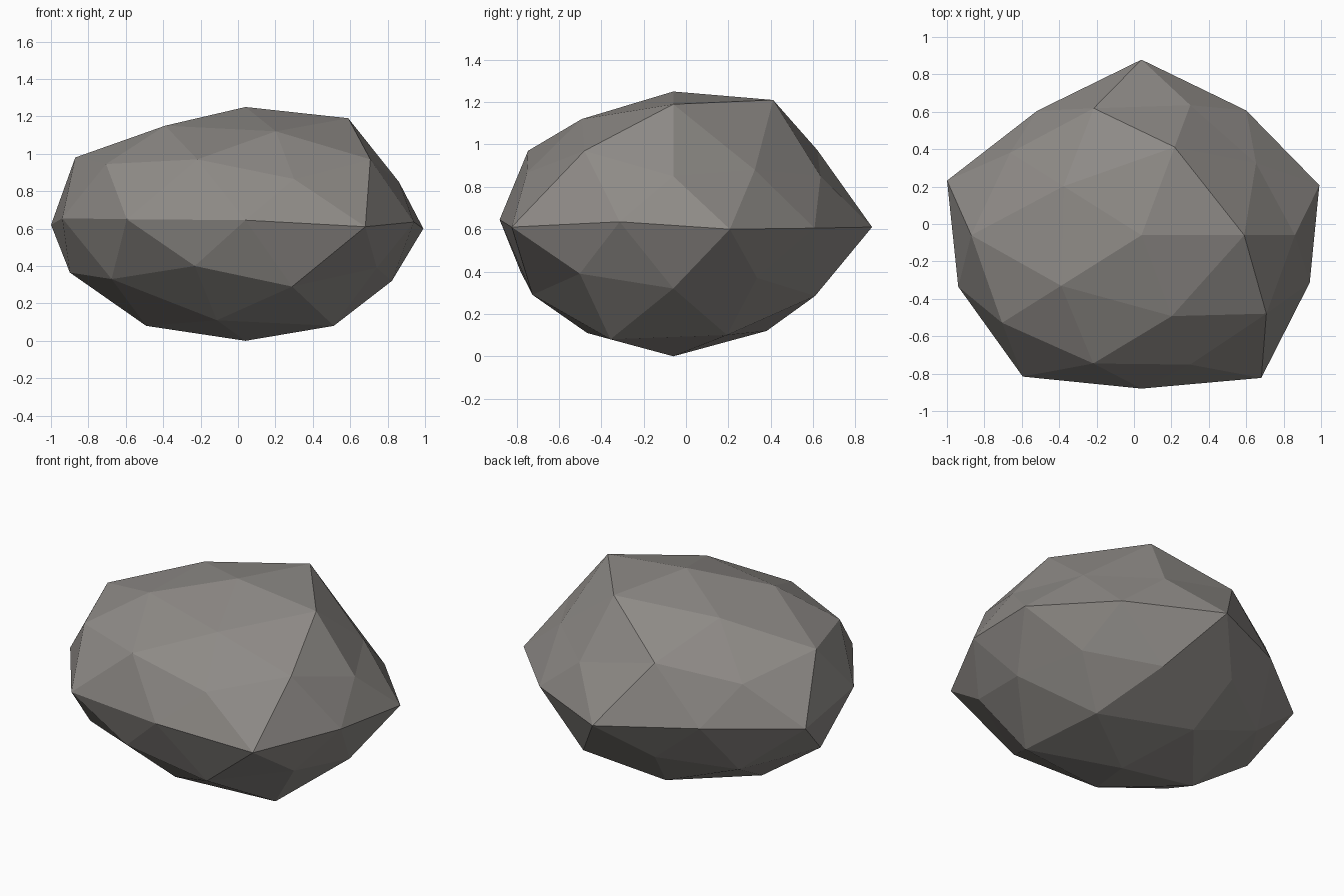
import bpy, bmesh, math

if "Cube" in bpy.data.objects:
    bpy.data.objects.remove(bpy.data.objects["Cube"])

# Boulder: a 42-point icosphere, squashed and pushed in and out.
# Per ring (unit-sphere height in hundredths), going round from +x:
# (outward push factor, final height)
RINGS = {
    85: [(1.045, 1.19), (1.09, 1.21), (.98, 1.145), (1.01, 1.15), (1.0, 1.12)],
    53: [(.89, .88), (.97, .975), (1.07, .98), (.98, .97), (.97, .97)],
    45: [(.917, .85), (.945, .85), (.97, .87), (1.03, .945), (.94, .865)],
    0: [(1.0, .60), (.953, .605), (1.085, .61), (.95, .635), (1.093, .62),
        (1.03, .655), (1.08, .65), (.948, .645), (1.09, .61), (.946, .635)],
    -45: [(.87, .37), (.92, .38), (1.05, .365), (.98, .40), (.97, .39)],
    -53: [(.92, .32), (.957, .285), (.96, .31), (1.04, .33), (.95, .29)],
    -85: [(.95, .10), (1.02, .12), (1.01, .08), (.94, .11), (1.11, .08)],
}
CX, CY, Y_SCALE, HEIGHT = .04, -.06, .865, 1.25

bm = bmesh.new()
bmesh.ops.create_icosphere(bm, subdivisions=2, radius=1)

# Group points by ring
groups = {}
for v in bm.verts:
    groups.setdefault(round(v.co.z * 100), []).append(v)


def around(v):
    return (math.atan2(v.co.y, v.co.x) + .05) % math.tau


# Shape each ring; the two poles set the top and bottom
for level, verts in groups.items():
    if abs(level) == 100:
        verts[0].co = (CX, CY, HEIGHT if level > 0 else 0)
        continue
    for v, (push, z) in zip(sorted(verts, key=around), RINGS[level]):
        v.co = (CX + v.co.x * push, CY + v.co.y * push * Y_SCALE, z)

mesh = bpy.data.meshes.new("boulder")
bm.to_mesh(mesh)
bm.free()
boulder = bpy.data.objects.new("boulder", mesh)
bpy.context.collection.objects.link(boulder)

# Warm grey stone, flat faces
stone = bpy.data.materials.new("stone grey")
stone.diffuse_color = (.27, .255, .24, 1)
stone.use_nodes = True
stone.node_tree.nodes["Principled BSDF"].inputs["Base Color"].default_value = stone.diffuse_color
mesh.materials.append(stone)
